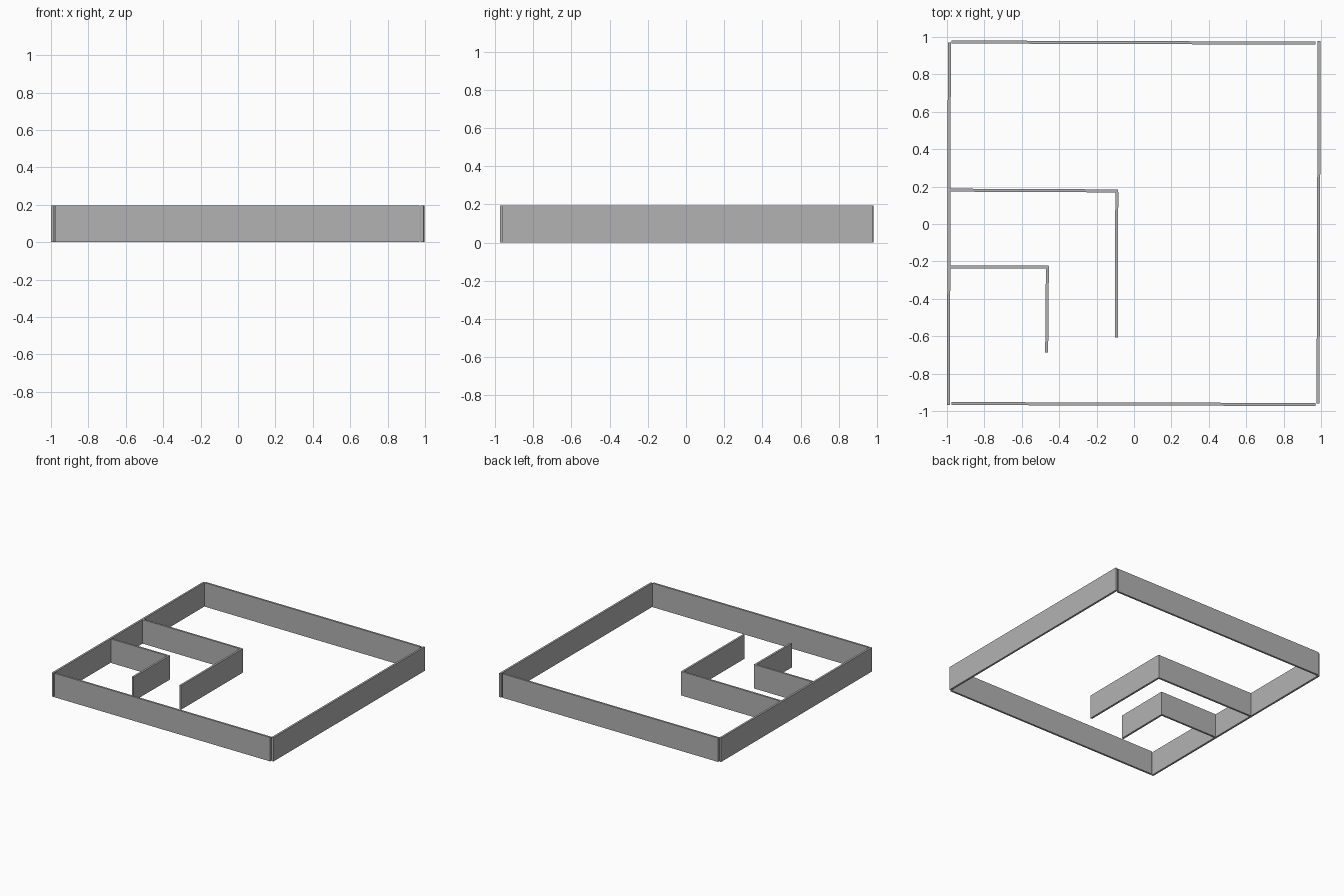
import bpy
import math
from mathutils import Vector

HEIGHT = 0.195
THICK = 0.016

cube = bpy.data.objects.get("Cube")
if cube:
    bpy.data.objects.remove(cube, do_unlink=True)

# Plain grey plaster
grey = bpy.data.materials.new("wall_grey")
grey.use_nodes = True
colour = (0.45, 0.45, 0.45, 1.0)
grey.diffuse_color = colour
bsdf = next(n for n in grey.node_tree.nodes if n.type == "BSDF_PRINCIPLED")
bsdf.inputs["Base Color"].default_value = colour


def wall(name, start, end):
    """Upright slab whose centre line runs from start to end."""
    a, b = Vector(start), Vector(end)
    run, mid = b - a, (a + b) / 2
    bpy.ops.mesh.primitive_cube_add(size=1)
    obj = bpy.context.object
    obj.name = obj.data.name = name
    obj.scale = (run.length, THICK, HEIGHT)
    obj.location = (mid.x, mid.y, HEIGHT / 2)
    obj.rotation_euler.z = math.atan2(run.y, run.x)
    obj.data.materials.append(grey)


# Outer walls, each very slightly out of square
wall("back_wall", (-0.976, 0.973), (0.971, 0.967))
wall("front_wall", (-0.976, -0.96), (0.971, -0.965))
wall("left_wall", (0.99, 0.979), (0.984, -0.961))
wall("right_wall", (-0.987, 0.97), (-0.992, -0.968))

# Large inner room
wall("large_room_back", (-0.98, 0.181), (-0.086, 0.177))
wall("large_room_side", (-0.092, 0.17), (-0.094, -0.608))

# Small inner room
wall("small_room_back", (-0.98, -0.23), (-0.456, -0.231))
wall("small_room_side", (-0.463, -0.225), (-0.467, -0.688))
